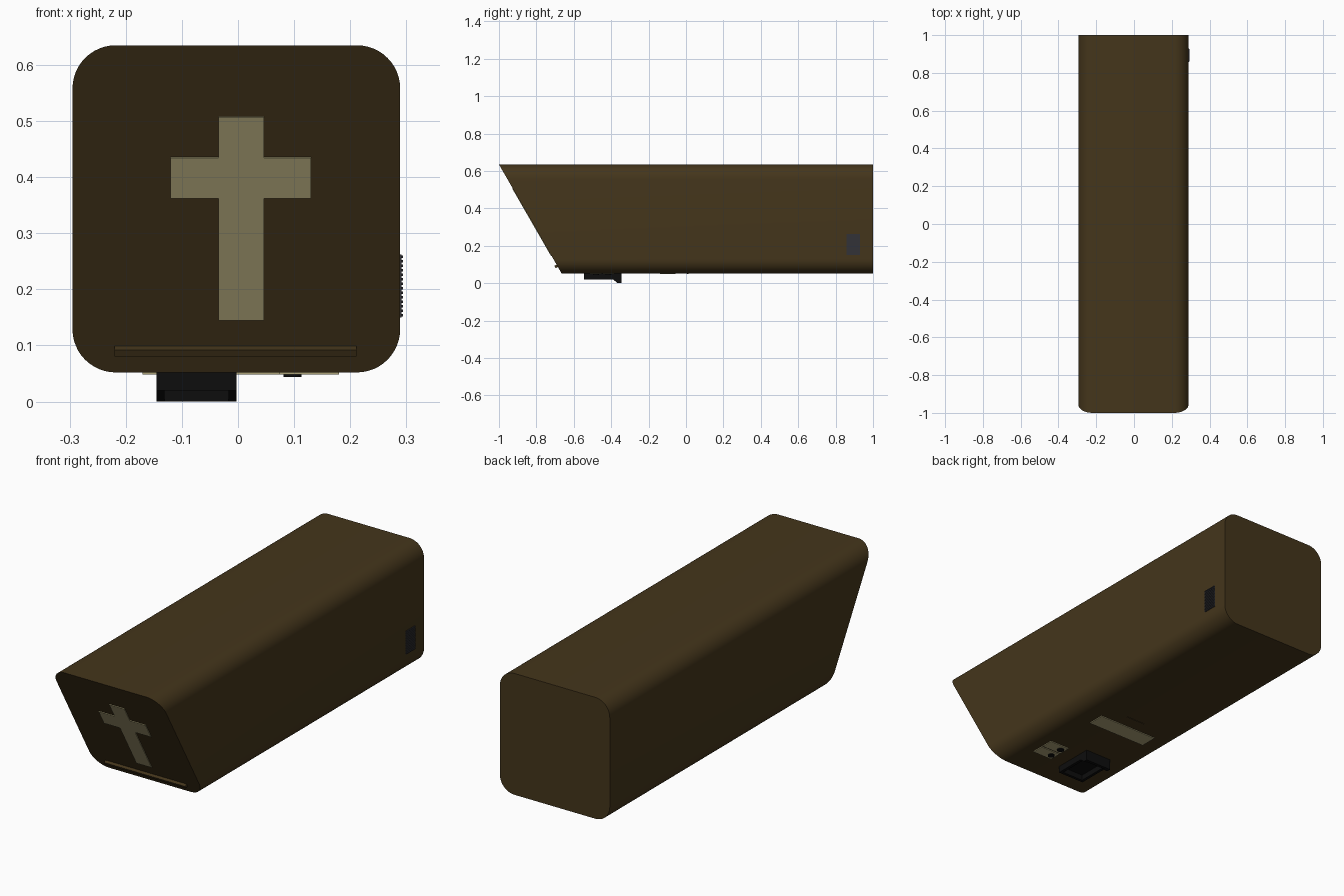
import bpy, bmesh, math
from mathutils import Vector

if "Cube" in bpy.data.objects:
    bpy.data.objects.remove(bpy.data.objects["Cube"])


def material(name, rgb):
    m = bpy.data.materials.new(name)
    m.diffuse_color = (*rgb, 1)
    m.use_nodes = True
    m.node_tree.nodes["Principled BSDF"].inputs["Base Color"].default_value = m.diffuse_color
    return m


BRONZE = material("bronze", (0.058, 0.036, 0.011))
CREAM = material("cream", (0.42, 0.37, 0.19))
GREY = material("dark_grey", (0.032, 0.032, 0.038))
BLACK = material("black", (0.004, 0.004, 0.004))

X0, X1, Z0, Z1 = -0.295, 0.289, 0.052, 0.635
NORMAL = Vector((0, -0.867, -0.499))


def slant(z):
    return -1 + (Z1 - z) * 0.575


def loft(bm, a, b):
    """Closed solid between two matching outlines."""
    va = [bm.verts.new(p) for p in a]
    vb = [bm.verts.new(p) for p in b]
    bm.faces.new(va)
    bm.faces.new(vb[::-1])
    n = len(a)
    for i in range(n):
        j = (i + 1) % n
        bm.faces.new((va[j], va[i], vb[i], vb[j]))


def box(bm, x0, x1, y0, y1, z0, z1):
    ring = [(x0, y0), (x1, y0), (x1, y1), (x0, y1)]
    loft(bm, [(x, y, z0) for x, y in ring], [(x, y, z1) for x, y in ring])


def finish(name, bm, mat, smooth=False):
    bmesh.ops.recalc_face_normals(bm, faces=bm.faces)
    me = bpy.data.meshes.new(name)
    bm.to_mesh(me)
    bm.free()
    ob = bpy.data.objects.new(name, me)
    bpy.context.collection.objects.link(ob)
    me.materials.append(mat)
    if smooth:
        bpy.ops.object.select_all(action='DESELECT')
        ob.select_set(True)
        bpy.context.view_layer.objects.active = ob
        bpy.ops.object.shade_smooth_by_angle(angle=math.radians(30))
    return ob


def on_front(name, outline, depth, mat):
    """Raised shape on the sloping front, outline given in x, z."""
    base = [Vector((x, slant(z), z)) for x, z in outline]
    bm = bmesh.new()
    loft(bm, [p - NORMAL * 0.002 for p in base], [p + NORMAL * depth for p in base])
    finish(name, bm, mat)


# Body: rounded square section, cut square at the back and sloping at the front
R, STEPS = 0.077, 12
section = []
for cx, cz, start in ((X1 - R, Z1 - R, 0), (X0 + R, Z1 - R, 90),
                      (X0 + R, Z0 + R, 180), (X1 - R, Z0 + R, 270)):
    for i in range(STEPS + 1):
        t = math.radians(start + 90 * i / STEPS)
        section.append((cx + R * math.cos(t), cz + R * math.sin(t)))
bm = bmesh.new()
loft(bm, [(x, slant(z), z) for x, z in section], [(x, 1, z) for x, z in section])
finish("body", bm, BRONZE, True)

# Front: cross and narrow ledge
on_front("front_cross", [(-0.035, 0.146), (0.046, 0.146), (0.046, 0.363), (0.13, 0.363),
                         (0.13, 0.436), (0.046, 0.436), (0.046, 0.508), (-0.035, 0.508),
                         (-0.035, 0.436), (-0.12, 0.436), (-0.12, 0.363), (-0.035, 0.363)],
         0.003, CREAM)
on_front("front_ledge", [(-0.22, 0.087), (0.211, 0.087), (0.211, 0.099), (-0.22, 0.099)],
         0.014, BRONZE)

# Side grille: backing plate with stacked ribs
bm = bmesh.new()
box(bm, X1 - 0.004, X1 + 0.002, 0.857, 0.93, 0.15, 0.262)
RIBS = 14
pitch = 0.112 / RIBS
for i in range(RIBS):
    z = 0.15 + i * pitch
    box(bm, X1 - 0.002, X1 + 0.005, 0.86, 0.927, z + pitch * 0.2, z + pitch * 0.8)
finish("side_grille", bm, GREY)

# Underside tray: open frame with a taller lip at the back
bm = bmesh.new()
side = [(-0.545, 0.054), (-0.545, 0.02), (-0.39, 0.02), (-0.365, 0.0),
        (-0.345, 0.0), (-0.345, 0.054)]
for xa, xb in ((-0.145, -0.131), (-0.017, -0.003)):
    loft(bm, [(xa, y, z) for y, z in side], [(xb, y, z) for y, z in side])
box(bm, -0.131, -0.017, -0.545, -0.531, 0.02, 0.054)
box(bm, -0.131, -0.017, -0.36, -0.345, 0.0, 0.054)
box(bm, -0.131, -0.017, -0.531, -0.36, 0.047, 0.054)
finish("underside_tray", bm, BLACK)

# Underside plain label plate and thin slot strip
bm = bmesh.new()
box(bm, -0.17, 0.15, -0.14, -0.055, 0.048, 0.054)
finish("label_plate", bm, CREAM)
bm = bmesh.new()
box(bm, -0.05, 0.05, 0.005, 0.013, 0.05, 0.054)
finish("slot_strip", bm, BRONZE)

# Pair of small plates, each with a round button
plates, buttons = bmesh.new(), bmesh.new()
for y in (-0.482, -0.415):
    box(plates, 0.073, 0.18, y - 0.03, y + 0.03, 0.048, 0.054)
    ring = [(0.097 + 0.016 * math.cos(k * math.tau / 20),
             y + 0.016 * math.sin(k * math.tau / 20)) for k in range(20)]
    loft(buttons, [(px, py, 0.044) for px, py in ring], [(px, py, 0.05) for px, py in ring])
finish("button_plates", plates, CREAM)
finish("buttons", buttons, BLACK, True)
